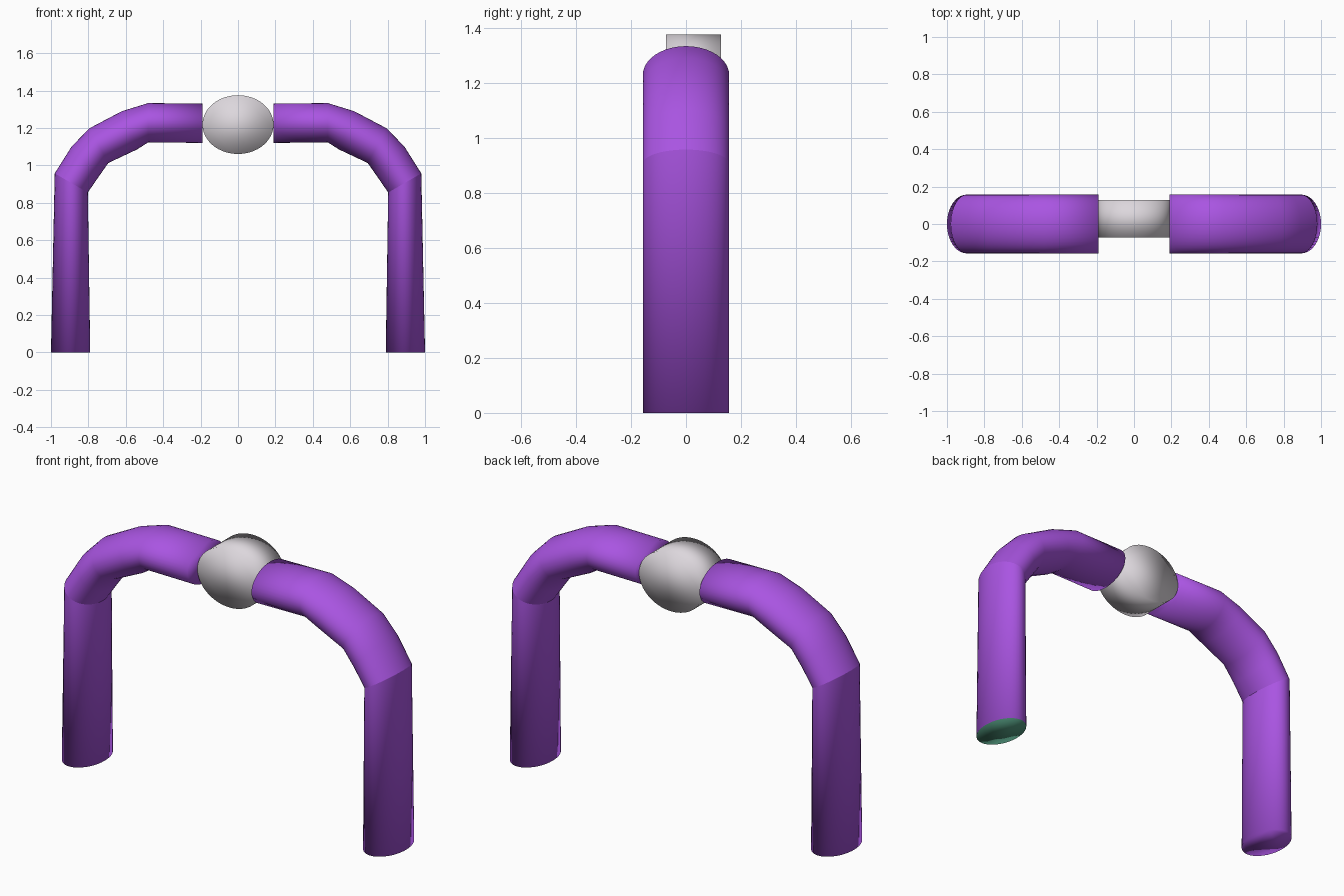
import bpy, bmesh, math

if "Cube" in bpy.data.objects:
    bpy.data.objects.remove(bpy.data.objects["Cube"])


def material(name, rgb):
    m = bpy.data.materials.new(name)
    m.diffuse_color = (*rgb, 1)
    m.use_nodes = True
    m.node_tree.nodes["Principled BSDF"].inputs["Base Color"].default_value = m.diffuse_color
    return m


PURPLE = material("purple", (0.40, 0.09, 0.76))
GREY = material("light_grey", (0.72, 0.68, 0.72))
GREEN = material("green", (0.08, 0.30, 0.20))
SIDES = 40
HALF_DEPTH = 0.157

# Outer and inner profile points (x, z) of each tube ring, foot to crown
RINGS = [
    ((1.00, 0.00), (0.79, 0.00)),
    ((0.98, 0.957), (0.803, 0.855)),
    ((0.89, 1.10), (0.748, 0.935)),
    ((0.795, 1.198), (0.693, 1.013)),
    ((0.62, 1.29), (0.54, 1.085)),
    ((0.48, 1.333), (0.48, 1.123)),
    ((0.19, 1.33), (0.19, 1.12)),
]


def loft(name, loops, mats, sharp_ring=None, end_mat=0):
    """Skin closed loops of points and cap both ends, smooth shaded."""
    bm = bmesh.new()
    rings = [[bm.verts.new(p) for p in loop] for loop in loops]
    n = len(rings[0])
    for a, b in zip(rings, rings[1:]):
        for i in range(n):
            j = (i + 1) % n
            bm.faces.new((a[i], a[j], b[j], b[i]))
    bm.faces.new(rings[0]).material_index = end_mat
    bm.faces.new(rings[-1])
    bmesh.ops.recalc_face_normals(bm, faces=bm.faces)
    for f in bm.faces:
        f.smooth = True
    # Crease where the leg meets the curved arm
    if sharp_ring is not None:
        ring = set(rings[sharp_ring])
        for e in bm.edges:
            if set(e.verts) <= ring:
                e.smooth = False
    mesh = bpy.data.meshes.new(name)
    bm.to_mesh(mesh)
    bm.free()
    for m in mats:
        mesh.materials.append(m)
    obj = bpy.data.objects.new(name, mesh)
    bpy.context.collection.objects.link(obj)
    return obj


def tube_loops(side):
    loops = []
    for (ox, oz), (ix, iz) in RINGS:
        loop = []
        for k in range(SIDES):
            a = 2 * math.pi * k / SIDES
            t = (1 + math.cos(a)) / 2
            loop.append((side * (ix + (ox - ix) * t),
                         HALF_DEPTH * math.sin(a),
                         iz + (oz - iz) * t))
        loops.append(loop)
    return loops


# Two bent arms; the right one has a green foot cap
loft("left_arm", tube_loops(-1), [PURPLE], sharp_ring=1)
loft("right_arm", tube_loops(1), [PURPLE, GREEN], sharp_ring=1, end_mat=1)

# Oval disc joining the arms
disc = [[(0.19 * math.cos(2 * math.pi * k / 64), y,
          1.218 + 0.157 * math.sin(2 * math.pi * k / 64)) for k in range(64)]
        for y in (-0.073, 0.127)]
loft("centre_disc", disc, [GREY])
